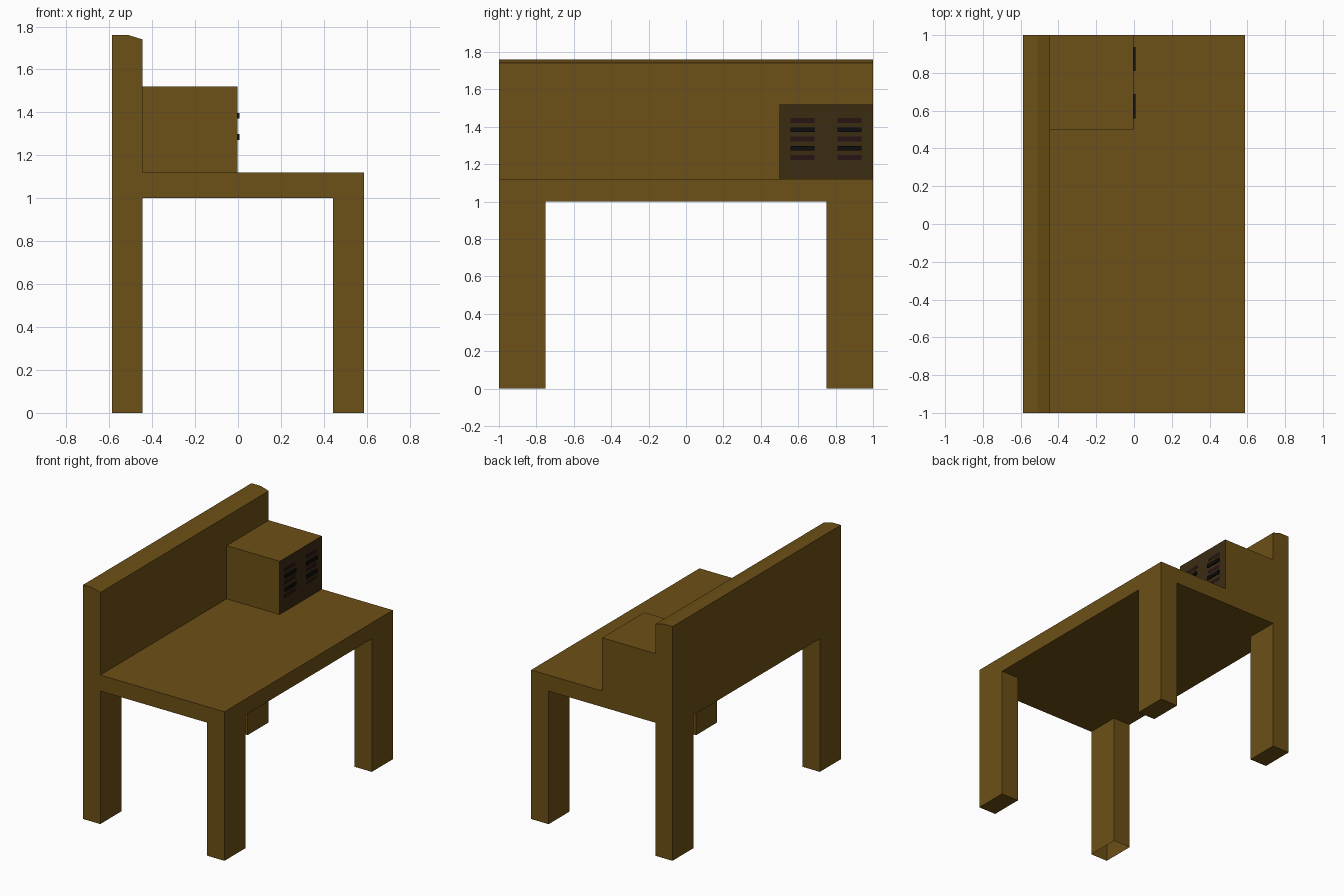
import bpy, bmesh
from mathutils import Vector

if "Cube" in bpy.data.objects:
    bpy.data.objects.remove(bpy.data.objects["Cube"])

X0, X1 = -0.588, 0.588          # desk back and front
BACK, LEG = -0.445, 0.442       # inner faces of back panel and front legs
BOX_FRONT = -0.003


def material(name, rgb):
    m = bpy.data.materials.new(name)
    m.diffuse_color = (*rgb, 1)
    m.use_nodes = True
    m.node_tree.nodes["Principled BSDF"].inputs["Base Color"].default_value = m.diffuse_color
    return m


wood = material("wood", (0.15, 0.08, 0.008))
dark = material("dark_wood", (0.045, 0.025, 0.006))
red = material("dark_red", (0.021, 0.007, 0.006))
black = material("black", (0.004, 0.004, 0.004))


def finish(bm, name, *mats):
    mesh = bpy.data.meshes.new(name)
    bm.to_mesh(mesh)
    bm.free()
    for m in mats:
        mesh.materials.append(m)
    obj = bpy.data.objects.new(name, mesh)
    bpy.context.collection.objects.link(obj)
    return obj


def box(lo, hi):
    bm = bmesh.new()
    bmesh.ops.create_cube(bm, size=1)
    for v in bm.verts:
        v.co = [lo[i] if v.co[i] < 0 else hi[i] for i in range(3)]
    return bm


# Desk frame: one watertight shell grown from a block layout
def solid(x, y, z):
    if z < 1:
        return abs(y) > 0.75 and (x < BACK or x > LEG)
    return z < 1.12 or x < BACK


axes = ([X0, -0.51, BACK, LEG, X1], [-1, -0.75, 0.75, 1], [0, 1, 1.12, 1.76])


def filled(cell):
    if any(c < 0 or c >= len(a) - 1 for c, a in zip(cell, axes)):
        return False
    return solid(*[(a[c] + a[c + 1]) / 2 for c, a in zip(cell, axes)])


bm = bmesh.new()
for i in range(4):
    for j in range(3):
        for k in range(3):
            if not filled((i, j, k)):
                continue
            for d in range(3):
                for s in (0, 1):
                    near = [i, j, k]
                    near[d] += 2 * s - 1
                    if filled(near):
                        continue
                    ring = []
                    for a, b in ((0, 0), (1, 0), (1, 1), (0, 1)):
                        p = [i, j, k]
                        p[d] += s
                        p[(d + 1) % 3] += a
                        p[(d + 2) % 3] += b
                        ring.append(bm.verts.new([axes[n][p[n]] for n in range(3)]))
                    bm.faces.new(ring if s else ring[::-1])
bmesh.ops.remove_doubles(bm, verts=bm.verts[:], dist=1e-4)
# Sloped front lip on the back panel
for v in bm.verts:
    if v.co.z > 1.7 and abs(v.co.x - BACK) < 1e-4:
        v.co.z = 1.74
# The back leg at -y is open underneath
open_end = [f for f in bm.faces if f.calc_center_median().z < 0.01
            and f.calc_center_median().x < 0 and f.calc_center_median().y < 0]
bmesh.ops.delete(bm, geom=open_end, context='FACES')
bmesh.ops.dissolve_limit(bm, angle_limit=0.01, verts=bm.verts[:], edges=bm.edges[:])
finish(bm, "desk_frame", wood)

# Cabinet on the tabletop, hidden faces removed, dark front
bm = box((BACK, 0.5, 1.12), (BOX_FRONT, 1, 1.52))
bm.normal_update()
hidden = [f for f in bm.faces if f.normal.x < -0.9 or f.normal.z < -0.9]
bmesh.ops.delete(bm, geom=hidden, context='FACES')
for f in bm.faces:
    f.material_index = int(f.normal.x > 0.9)
finish(bm, "cabinet", wood, dark)

# Two columns of slats: raised black ones between nearly flush red ones
for col, y in enumerate((0.559, 0.81)):
    for row in range(5):
        raised = row % 2 == 1
        z = 1.236 + row * 0.0493
        depth = 0.010 if raised else 0.001
        bm = box((BOX_FRONT, y, z - 0.013), (BOX_FRONT + depth, y + 0.128, z + 0.013))
        finish(bm, f"vent_slat_{col}_{row}", black if raised else red)
